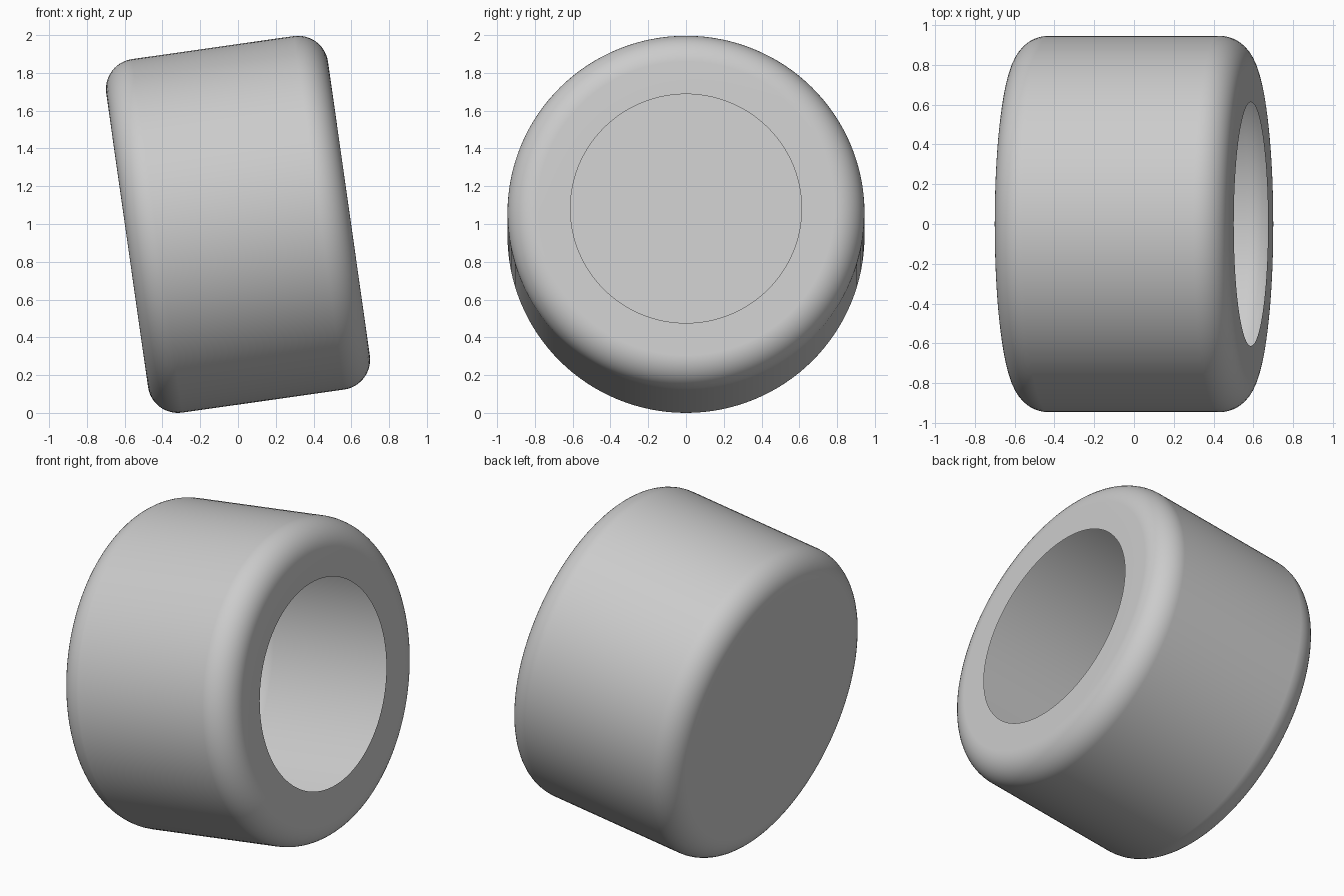
import bpy, bmesh, math
from mathutils import Matrix, Vector

cube = bpy.data.objects.get("Cube")
if cube:
    bpy.data.objects.remove(cube, do_unlink=True)

RADIUS, HALF, ROUND, MOUTH = 0.945, 0.593, 0.16, 0.612
TILT = math.radians(8.1)
ARC_STEPS, SIDES = 12, 128

# Single grey finish
grey = bpy.data.materials.new("plain grey")
grey.use_nodes = True
colour = (0.6, 0.6, 0.6, 1)
grey.diffuse_color = colour
grey.node_tree.nodes["Principled BSDF"].inputs["Base Color"].default_value = colour


def rounded_corner(side):
    """Quarter arc from the flat end to the cylinder wall, as (x, radius)."""
    points = []
    for i in range(ARC_STEPS + 1):
        a = math.pi / 2 * i / ARC_STEPS
        points.append((side * (HALF - ROUND + ROUND * math.cos(a)),
                       RADIUS - ROUND + ROUND * math.sin(a)))
    return points


# Profile: closed back centre, wall with rounded ends, open mouth
profile = [(-HALF, 0)] + rounded_corner(-1)
profile += rounded_corner(1)[::-1] + [(HALF, MOUTH)]

# Hollow drum turned around the x axis
bm = bmesh.new()
verts = [bm.verts.new((x, 0, r)) for x, r in profile]
edges = [bm.edges.new(pair) for pair in zip(verts, verts[1:])]
bmesh.ops.spin(bm, geom=verts + edges, cent=(0, 0, 0), axis=(1, 0, 0),
               angle=2 * math.pi, steps=SIDES)
bmesh.ops.remove_doubles(bm, verts=bm.verts, dist=1e-4)
bm.normal_update()

# Outward normals, judged from the closed back
back = min(bm.faces, key=lambda f: f.calc_center_median().x)
bmesh.ops.recalc_face_normals(bm, faces=bm.faces)
if back.normal.x > 0:
    bmesh.ops.reverse_faces(bm, faces=bm.faces)

# Lean the mouth upwards and stand it on the ground
bm.transform(Matrix.Rotation(-TILT, 4, "Y"))
lowest = min(v.co.z for v in bm.verts)
bmesh.ops.translate(bm, verts=bm.verts, vec=Vector((0, 0, -lowest)))

mesh = bpy.data.meshes.new("hollow_drum")
bm.to_mesh(mesh)
bm.free()
mesh.materials.append(grey)
drum = bpy.data.objects.new("hollow_drum", mesh)
bpy.context.collection.objects.link(drum)

# Smooth sides with clean flat ends
for poly in mesh.polygons:
    poly.use_smooth = True
weighted = drum.modifiers.new("clean_shading", "WEIGHTED_NORMAL")
weighted.weight = 100
weighted.keep_sharp = True
